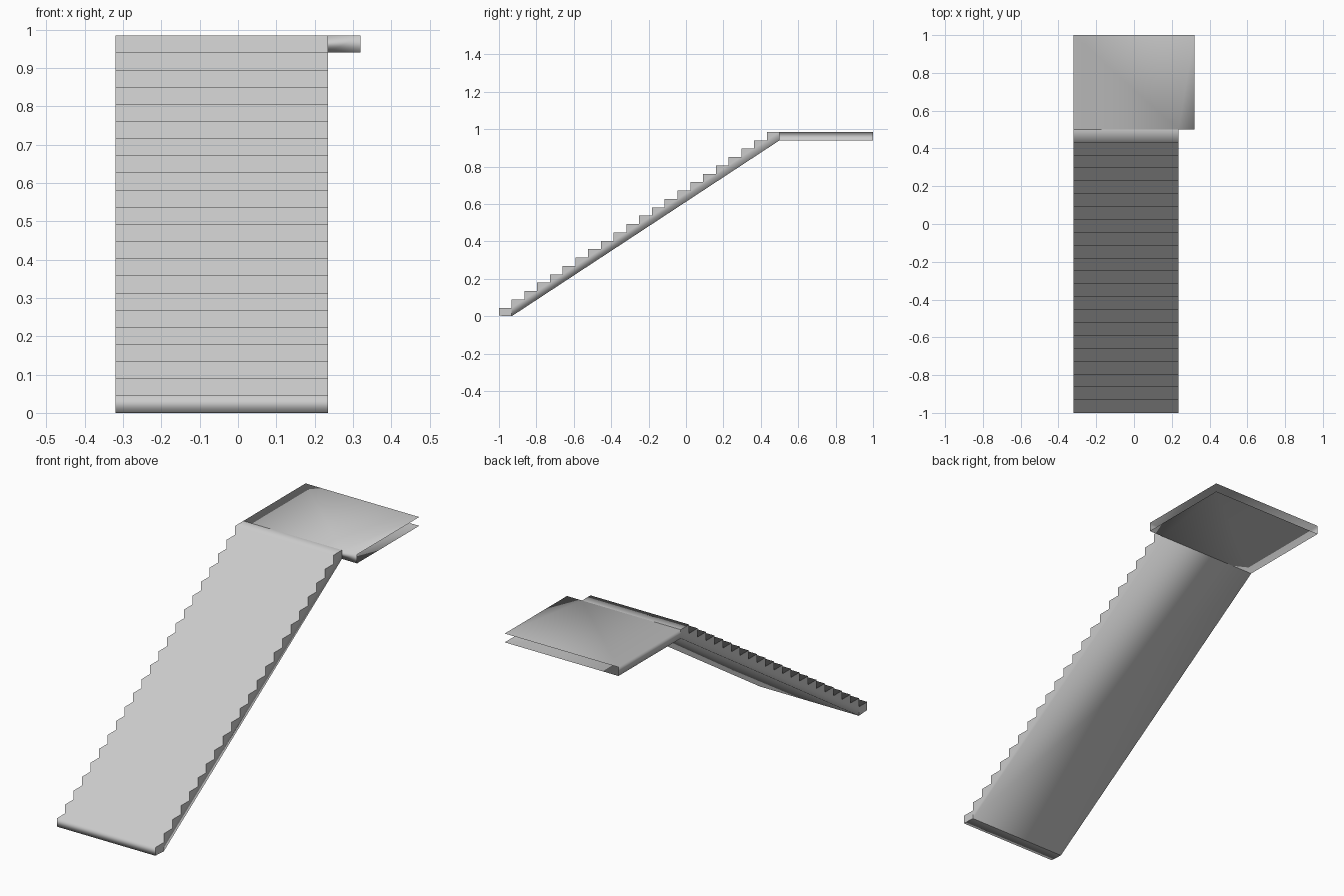
import bpy, bmesh

if "Cube" in bpy.data.objects:
    bpy.data.objects.remove(bpy.data.objects["Cube"])

N = 22                        # risers
LEFT, RIGHT, WIDE = -0.32, 0.235, 0.32
TOP = 0.985
RISE, RUN = TOP / N, 1.5 / N
Y0, Y_LAND, Y_END = -1.0, 0.5, 1.0
LOW = TOP - RISE              # underside height of the landing


def make(name, faces, weld=True):
    """Smooth-shaded object from polygons; corners in the same place are shared."""
    bm = bmesh.new()
    cache = {}

    def vert(co, group):
        key = (group,) + tuple(round(c, 4) for c in co)
        if key not in cache:
            cache[key] = bm.verts.new(co)
        return cache[key]

    for i, face in enumerate(faces):
        f = bm.faces.new([vert(c, 0 if weld else i) for c in face])
        f.smooth = weld
    me = bpy.data.meshes.new(name)
    bm.to_mesh(me)
    bm.free()
    ob = bpy.data.objects.new(name, me)
    bpy.context.collection.objects.link(ob)
    return ob


def sweep(profile):
    """Quads across the flight width along a (y, z) profile."""
    return [[(LEFT, *a), (RIGHT, *a), (RIGHT, *b), (LEFT, *b)]
            for a, b in zip(profile, profile[1:])]


def sides(poly):
    """The same (y, z) polygon on both sides of the flight, facing outwards."""
    return [[(RIGHT, *p) for p in poly], [(LEFT, *p) for p in reversed(poly)]]


# Treads and risers, starting with the little base under the first step
profile = [(Y0 + RUN, 0), (Y0, 0.003)]
for i in range(N):
    profile += [(Y0 + i * RUN, (i + 1) * RISE), (Y0 + (i + 1) * RUN, (i + 1) * RISE)]
make("steps", sweep(profile))

# Triangular cheeks under each tread; the first one is a full block
cheeks = sides([(Y0, 0.003), (Y0 + RUN, 0), (Y0 + RUN, RISE), (Y0, RISE)])
for i in range(1, N):
    y, z = Y0 + i * RUN, i * RISE
    cheeks += sides([(y, z), (y + RUN, z + RISE), (y, z + RISE)])
make("step_cheeks", cheeks, weld=False)

# Sloping underside with the narrow stringer bands along both sides
band = [(Y0 + RUN, 0), (Y_LAND, LOW), (Y_LAND, TOP), (Y0 + RUN, RISE)]
make("stringer", sweep([(Y_LAND, LOW), (Y0 + RUN, 0)]) + sides(band))

# Landing: top and bottom sheets, left wall, short front return; back and right open
def sheet(z):
    return [(LEFT, Y_LAND, z), (RIGHT, Y_LAND, z), (WIDE, Y_LAND, z),
            (WIDE, Y_END, z), (LEFT, Y_END, z)]


make("landing", [
    sheet(TOP),
    sheet(LOW)[::-1],
    [(LEFT, Y_LAND, LOW), (LEFT, Y_LAND, TOP), (LEFT, Y_END, TOP), (LEFT, Y_END, LOW)],
    [(RIGHT, Y_LAND, LOW), (WIDE, Y_LAND, LOW), (WIDE, Y_LAND, TOP), (RIGHT, Y_LAND, TOP)],
])
